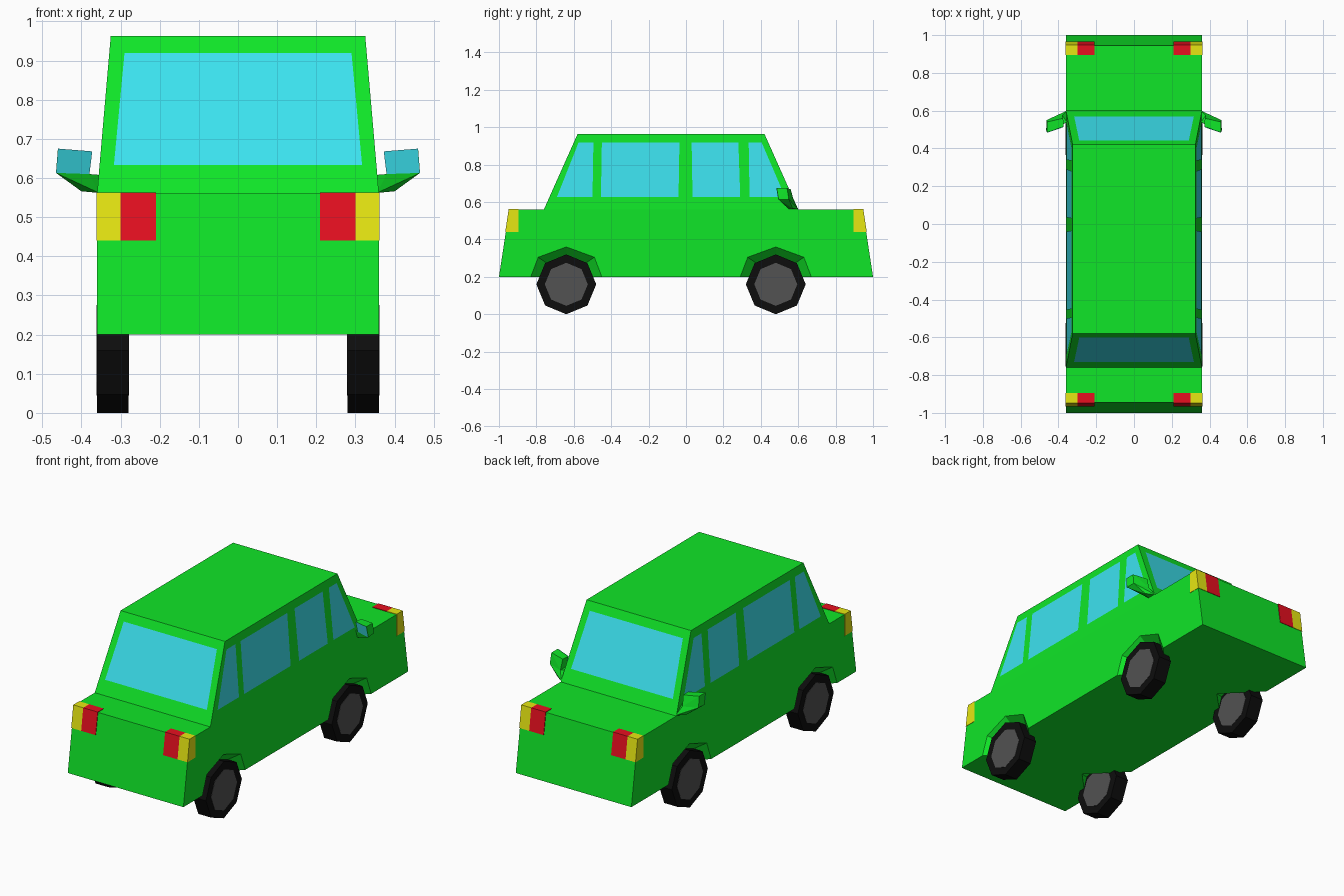
import bpy, bmesh, math
from mathutils import Vector

if "Cube" in bpy.data.objects:
    bpy.data.objects.remove(bpy.data.objects["Cube"])


def material(name, r, g, b):
    m = bpy.data.materials.new(name)
    m.diffuse_color = (r, g, b, 1)
    m.use_nodes = True
    m.node_tree.nodes["Principled BSDF"].inputs["Base Color"].default_value = m.diffuse_color
    return m


GREEN = material("green_paint", 0.005, 0.79, 0.021)
GLASS = material("glass", 0.045, 0.76, 0.86)
RED = material("red_lens", 0.80, 0.005, 0.014)
YELLOW = material("yellow_lens", 0.80, 0.80, 0.006)
BLACK = material("rubber", 0.004, 0.004, 0.004)
GREY = material("hub_grey", 0.085, 0.085, 0.085)


def build(name, faces, mat, fix_normals=True):
    """Mesh object from faces given as lists of points; shared points are welded."""
    bm = bmesh.new()
    for f in faces:
        bm.faces.new([bm.verts.new(p) for p in f])
    bmesh.ops.remove_doubles(bm, verts=bm.verts, dist=1e-5)
    if fix_normals:
        bmesh.ops.recalc_face_normals(bm, faces=bm.faces)
    return finish(name, bm, mat)


def finish(name, bm, mat):
    me = bpy.data.meshes.new(name)
    bm.to_mesh(me)
    bm.free()
    me.materials.append(mat)
    ob = bpy.data.objects.new(name, me)
    bpy.context.collection.objects.link(ob)
    return ob


def hull(name, pts, mat):
    bm = bmesh.new()
    for p in pts:
        bm.verts.new(p)
    bmesh.ops.convex_hull(bm, input=bm.verts)
    return finish(name, bm, mat)


def pane(name, pts, normal, mat):
    """Flat pane lifted slightly off the surface, facing along normal."""
    n = Vector(normal).normalized()
    p = [Vector(q) + n * 0.002 for q in pts]
    if (p[1] - p[0]).cross(p[2] - p[1]).dot(n) < 0:
        p.reverse()
    build(name, [p], mat, False)


W = 0.36
WHEELS = (-0.64, 0.48)
BELT, ROOF = 0.56, 0.963

# Lower body: side outline with arches, each arch tapering inward to a point
ARCH = [(-0.19, 0.2), (-0.15, 0.305), (0, 0.36), (0.15, 0.305), (0.19, 0.2)]
arches = [[(c + y, z) for y, z in ARCH] for c in WHEELS]
outline = [(-1, 0.2)] + arches[0] + arches[1] + [(1, 0.2), (0.945, BELT), (-0.945, BELT)]
faces = []
floor = {}
for s in (-1, 1):
    faces.append([(s * W, y, z) for y, z in outline])
    floor[s] = [(s * W, -1, 0.2)]
    for c, arch in zip(WHEELS, arches):
        tip = (s * 0.175, c, 0.2)
        for a, b in zip(arch, arch[1:]):
            faces.append([(s * W, *a), (s * W, *b), tip])
        floor[s] += [(s * W, *arch[0]), tip, (s * W, *arch[-1])]
    floor[s].append((s * W, 1, 0.2))
    faces.append([(-W, s, 0.2), (W, s, 0.2), (W, s * 0.945, BELT), (-W, s * 0.945, BELT)])
faces.append(floor[1] + floor[-1][::-1])
faces.append([(x, y, BELT) for x, y in ((-W, -0.945), (W, -0.945), (W, 0.945), (-W, 0.945))])
build("lower_body", faces, GREEN)

# Cabin
hull("cabin", [(s * x, y, z) for s in (-1, 1) for x, y, z in
               ((W, -0.76, BELT), (W, 0.60, BELT), (0.325, -0.58, ROOF), (0.325, 0.42, ROOF))], GREEN)


def lean(z):
    return (z - BELT) / (ROOF - BELT)


# Front and rear screens
for name, y0, slope, d in (("front_window", -0.76, 0.18, -1), ("rear_window", 0.60, -0.18, 1)):
    pts = [(x, y0 + slope * lean(z), z) for x, z in
           ((-0.317, 0.632), (0.317, 0.632), (0.29, 0.918), (-0.29, 0.918))]
    pane(name, pts, (0, d * 0.403, 0.18), GLASS)

# Side windows: bottom start/end, top start/end along y
SIDE = [(-0.69, -0.50, -0.575, -0.495), (-0.455, -0.04, -0.45, -0.035),
        (0.035, 0.29, 0.03, 0.28), (0.34, 0.53, 0.335, 0.405)]
for s in (-1, 1):
    for i, (b0, b1, t0, t1) in enumerate(SIDE):
        pts = [(s * (W - 0.035 * lean(z)), y, z) for y, z in
               ((b0, 0.627), (b1, 0.627), (t1, 0.917), (t0, 0.917))]
        pane(f"side_window_{i}", pts, (s * 0.403, 0, 0.035), GLASS)

# Corner lights wrapping over front, top and side
e = 0.003
LAMP = [(0.895, 0.44), (0.9633 + e, 0.44), (0.945 + e, BELT + e), (0.895, BELT + e)]
for sx in (-1, 1):
    for sy in (-1, 1):
        for name, x0, x1, mat in (("red_light", 0.21, 0.30, RED), ("yellow_light", 0.30, W + 0.002, YELLOW)):
            hull(name, [(sx * x, sy * y, z) for x in (x0, x1) for y, z in LAMP], mat)

# Wing mirrors: housing, arm and glass
for s in (-1, 1):
    glass = [(0.46, 0.485, 0.675), (0.373, 0.515, 0.668), (0.38, 0.525, 0.61), (0.465, 0.495, 0.613)]
    back = [(0.46, 0.54, 0.675), (0.375, 0.56, 0.668), (0.38, 0.575, 0.61), (0.463, 0.55, 0.615)]
    foot = [(0.40, 0.57, 0.566), (0.355, 0.60, 0.562), (0.355, 0.55, 0.562), (0.355, 0.54, 0.608)]

    def side(pts):
        return [(s * x, y, z) for x, y, z in pts]

    hull("mirror_housing", side(glass + back), GREEN)
    hull("mirror_arm", side(glass[2:] + back[2:] + foot), GREEN)
    pane("mirror_glass", side(glass), (-s * 0.3, -1, 0), GLASS)


# Eight-sided wheels with grey hubs, a corner pointing up
def disc(name, x, y, radius, depth, mat):
    ring = [(radius * math.sin(k * math.pi / 4), radius * math.cos(k * math.pi / 4)) for k in range(8)]
    hull(name, [(x + h, y + a, 0.16 + b) for h in (-depth / 2, depth / 2) for a, b in ring], mat)


for s in (-1, 1):
    for y in WHEELS:
        disc("tyre", s * 0.32, y, 0.16, 0.08, BLACK)
        disc("hub", s * 0.32, y, 0.115, 0.083, GREY)
